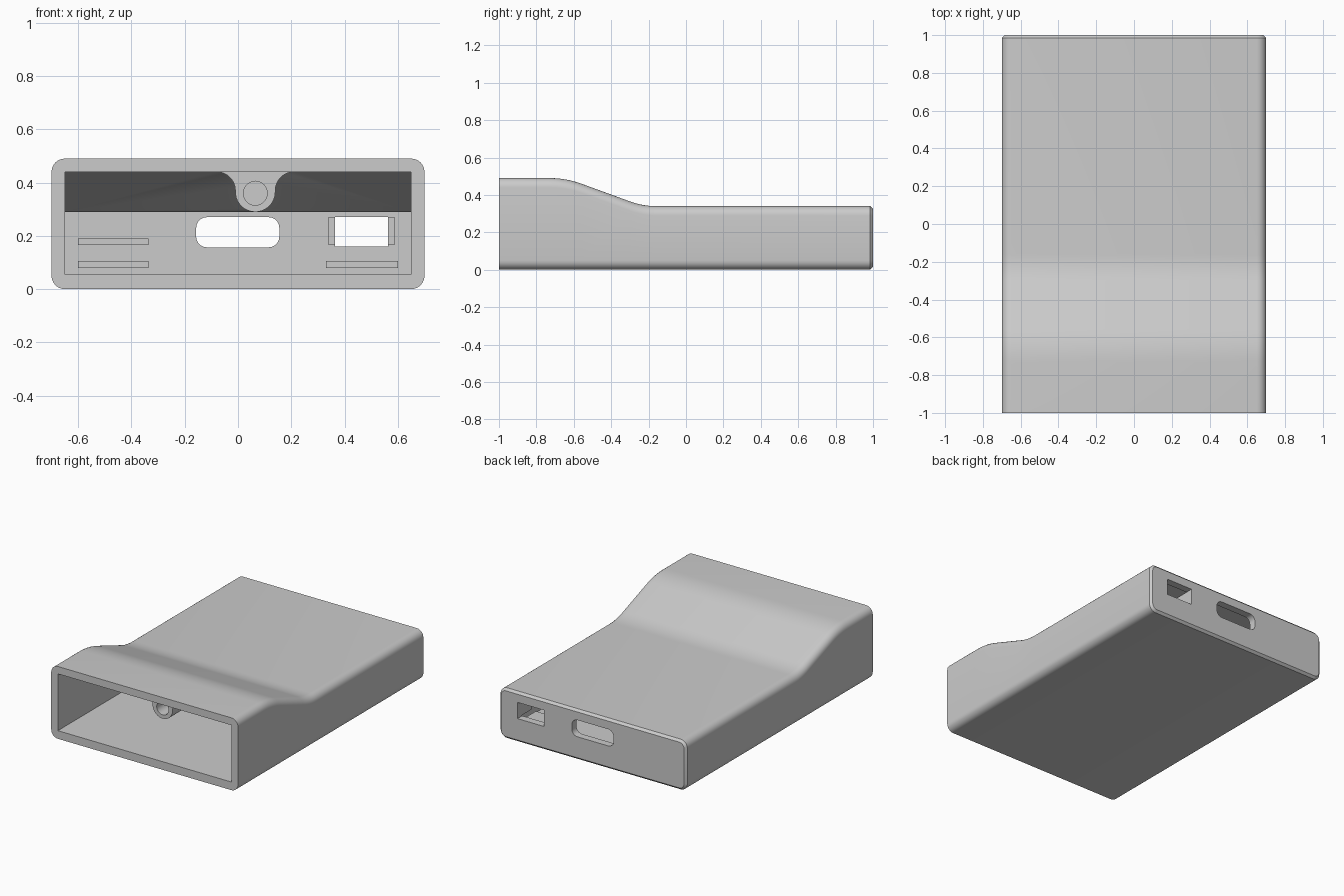
import bpy, bmesh
from math import sin, cos, radians, pi

cube = bpy.data.objects.get("Cube")
if cube:
    bpy.data.objects.remove(cube, do_unlink=True)

grey = bpy.data.materials.new("light grey plastic")
grey.use_nodes = True
colour = (0.6, 0.6, 0.6, 1)
grey.diffuse_color = colour
grey.node_tree.nodes["Principled BSDF"].inputs["Base Color"].default_value = colour


def loft(name, rings):
    """Skin a list of equal-length rings and cap both ends."""
    bm = bmesh.new()
    loops = [[bm.verts.new(p) for p in ring] for ring in rings]
    n = len(loops[0])
    for a, b in zip(loops, loops[1:]):
        for i in range(n):
            bm.faces.new((a[i], a[(i + 1) % n], b[(i + 1) % n], b[i]))
    bm.faces.new(loops[0])
    bm.faces.new(loops[-1])
    bmesh.ops.recalc_face_normals(bm, faces=bm.faces)
    mesh = bpy.data.meshes.new(name)
    bm.to_mesh(mesh)
    bm.free()
    mesh.materials.append(grey)
    obj = bpy.data.objects.new(name, mesh)
    bpy.context.collection.objects.link(obj)
    return obj


def prism(name, outline, y0, y1):
    return loft(name, [[(x, y, z) for x, z in outline] for y in (y0, y1)])


def arc(cx, cz, r, start, end, steps):
    angles = [radians(start + (end - start) * i / steps) for i in range(steps + 1)]
    return [(cx + r * cos(a), cz + r * sin(a)) for a in angles]


def rounded_rect(x0, x1, z0, z1, r, steps=6):
    corners = [(x1 - r, z1 - r, 0), (x0 + r, z1 - r, 90),
               (x0 + r, z0 + r, 180), (x1 - r, z0 + r, 270)]
    return [p for x, z, a in corners for p in arc(x, z, r, a, a + 90, steps)]


def box_outline(x0, x1, z0, z1):
    return [(x0, z0), (x1, z0), (x1, z1), (x0, z1)]


def subtract(target, cutter):
    """Cut one solid from another and discard the cutter."""
    cutter.hide_render = True
    mod = target.modifiers.new("cut", 'BOOLEAN')
    mod.operation = 'DIFFERENCE'
    mod.solver = 'EXACT'
    mod.object = cutter
    graph = bpy.context.evaluated_depsgraph_get()
    mesh = bpy.data.meshes.new_from_object(target.evaluated_get(graph))
    target.modifiers.clear()
    target.data = mesh
    bpy.data.objects.remove(cutter, do_unlink=True)


# Roof line: level, convex arc, ramp, concave arc, level
roof = [(-1, 0.49)]
roof += arc(-0.73, -0.01, 0.5, 90, 70, 6)
roof += arc(-0.16, 0.74, 0.4, 250, 270, 6)
roof += [(0.985, 0.34)]

# Outer body with rounded long edges and a chamfered back
rings = [[(x, y, z) for x, z in rounded_rect(-0.7, 0.7, 0, top, 0.05)]
         for y, top in roof]
e = 0.015
rings.append([(x, 1, z) for x, z in
              rounded_rect(-0.7 + e, 0.7 - e, e, 0.34 - e, 0.05 - e)])
case = loft("case_shell", rings)

# Interior volume, open at the front
side = [(-1.1, 0.055), (0.95, 0.055), (0.95, 0.29),
        (-0.24, 0.29), (-0.65, 0.44), (-1.1, 0.44)]
cavity = loft("cavity", [[(x, y, z) for y, z in side] for x in (-0.65, 0.65)])

# Screw boss hanging from the roof, with filleted sides
bx, bz, br = 0.065, 0.365, 0.075
fillet = 0.07
boss = arc(bx, bz, br, 180, 360, 24)
boss += arc(bx + br + fillet, 0.44 - fillet, fillet, 180, 90, 8)
boss += [(bx + br + fillet, 0.47), (bx - br - fillet, 0.47)]
boss += arc(bx - br - fillet, 0.44 - fillet, fillet, 90, 0, 8)
subtract(cavity, prism("screw_boss", boss, -0.9, -0.15))
subtract(case, cavity)
bore = arc(bx, 0.36, 0.045, 0, 345, 23)
subtract(case, prism("screw_bore", bore, -0.95, -0.5))

# Openings in the back wall
subtract(case, prism("rounded_port", rounded_rect(-0.157, 0.155, 0.157, 0.27, 0.04),
                     0.9, 1.1))
subtract(case, prism("square_port", box_outline(0.365, 0.563, 0.16, 0.27), 0.9, 1.1))

# Board supports standing on the inside of the back wall
ribs = {
    "upper_right_rib": (-0.6, -0.335, 0.165, 0.19, 0.75),
    "lower_right_rib": (-0.6, -0.335, 0.08, 0.105, 0.75),
    "lower_left_rib": (0.33, 0.6, 0.08, 0.105, 0.75),
    "inner_port_post": (0.34, 0.365, 0.165, 0.27, 0.85),
    "outer_port_post": (0.563, 0.588, 0.165, 0.27, 0.85),
}
for name, (x0, x1, z0, z1, y0) in ribs.items():
    prism(name, box_outline(x0, x1, z0, z1), y0, 0.96)

# Smooth the rounded surfaces and keep the edges crisp
bpy.ops.object.select_all(action='DESELECT')
case.select_set(True)
bpy.context.view_layer.objects.active = case
bpy.ops.object.shade_smooth_by_angle(angle=radians(30))
